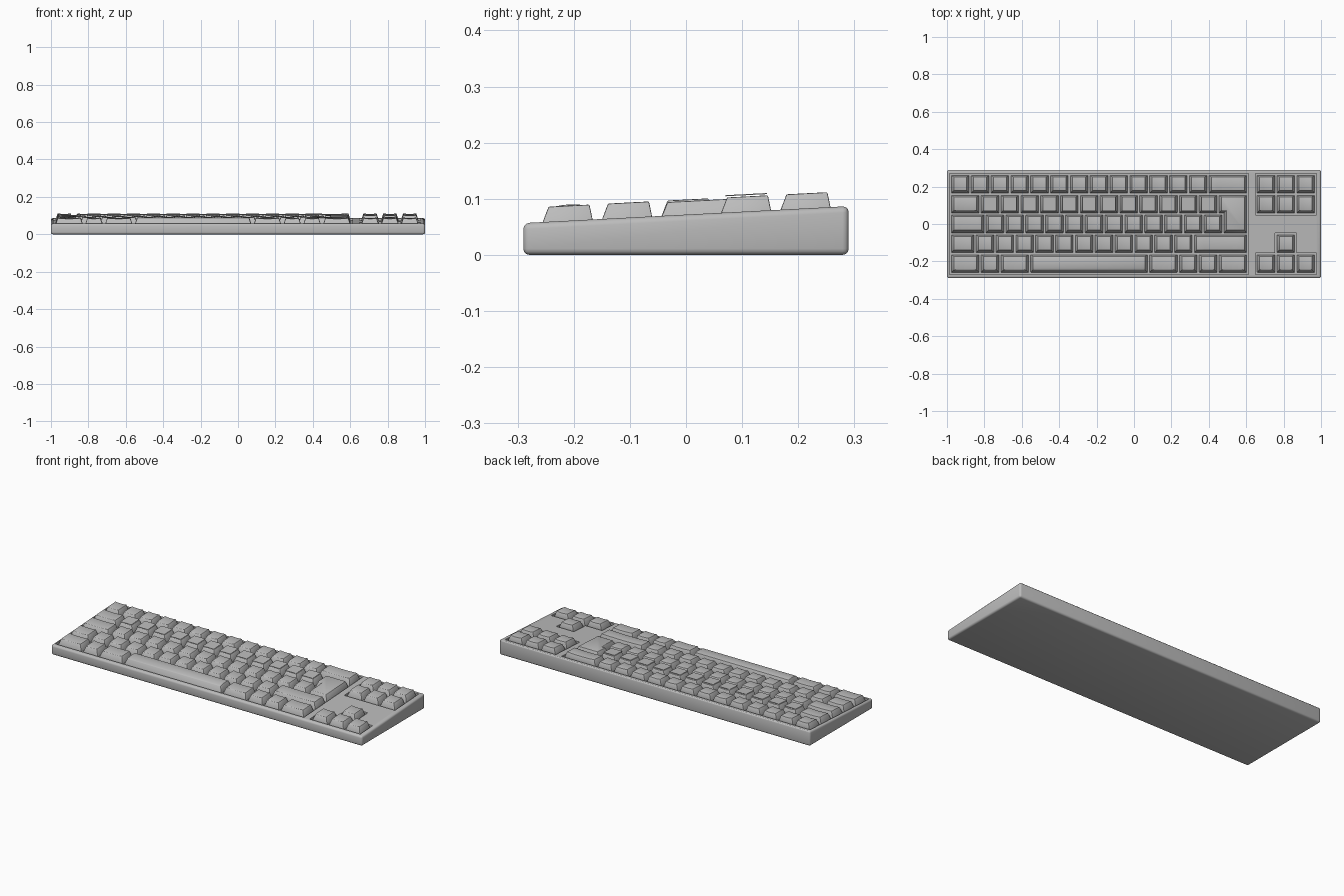
import bpy, bmesh, math
from mathutils import Vector

cube = bpy.data.objects.get("Cube")
if cube:
    bpy.data.objects.remove(cube, do_unlink=True)

grey = bpy.data.materials.new("plain grey")
grey.use_nodes = True
grey.diffuse_color = (0.5, 0.5, 0.5, 1)
bsdf = next(n for n in grey.node_tree.nodes if n.type == 'BSDF_PRINCIPLED')
bsdf.inputs["Base Color"].default_value = (0.5, 0.5, 0.5, 1)

U = 0.106            # one key pitch
LEFT = -0.982        # left edge of the main key block
CLUSTER = 0.653      # left edge of the right-hand cluster
SLOPE = 0.052        # rise of the top deck towards the back
WELL = 0.012         # depth of the key wells
KEY_H = 0.026        # key height above the deck
GAP = 0.005
parts = []


def deck(y):
    return 0.0717 + SLOPE * y


def row_y(row):
    return U * (2 - row)


def finish(name, bm, bevel=0, segments=2):
    bmesh.ops.recalc_face_normals(bm, faces=bm.faces)
    if bevel:
        sharp = [e for e in bm.edges if len(e.link_faces) == 2
                 and e.calc_face_angle() > math.radians(30)]
        bmesh.ops.bevel(bm, geom=sharp, offset=bevel, segments=segments,
                        profile=0.5, affect='EDGES')
    mesh = bpy.data.meshes.new(name)
    bm.to_mesh(mesh)
    bm.free()
    mesh.materials.append(grey)
    ob = bpy.data.objects.new(name, mesh)
    bpy.context.collection.objects.link(ob)
    parts.append(ob)
    return ob


def loft(bm, lower, upper):
    """Closed solid between two matching outlines of 3D points."""
    a = [bm.verts.new(p) for p in lower]
    b = [bm.verts.new(p) for p in upper]
    bm.faces.new(a)
    bm.faces.new(b)
    for i in range(len(a)):
        j = (i + 1) % len(a)
        bm.faces.new((a[i], a[j], b[j], b[i]))


def rect(x0, x1, y0, y1):
    return [(x0, y0), (x1, y0), (x1, y1), (x0, y1)]


def on_deck(points, h):
    """Place an outline at a height above the sloping deck."""
    return [Vector((x, y, deck(y) + h)) for x, y in points]


def key(name, x0, x1, row, convex=False):
    """Tapered key with a dished top, or a rounded top for the long bar."""
    yc = row_y(row)
    x0, x1 = x0 + GAP, x1 - GAP
    y0, y1 = yc - U / 2 + GAP, yc + U / 2 - GAP
    tx0, tx1, ty0, ty1 = x0 + 0.013, x1 - 0.013, y0 + 0.015, y1 - 0.008
    n = 6
    bm = bmesh.new()
    grid = []
    for i in range(n + 1):
        t = i / n
        arc = 4 * t * (1 - t)
        if convex:
            def pair(a, b, c, d):
                return [(a, c + (d - c) * t), (b, c + (d - c) * t)]
            h = KEY_H - 0.002 + 0.005 * arc
        else:
            def pair(a, b, c, d):
                return [(a + (b - a) * t, c), (a + (b - a) * t, d)]
            h = KEY_H + 0.001 - 0.003 * arc
        low = on_deck(pair(x0, x1, y0, y1), -WELL)
        top = on_deck(pair(tx0, tx1, ty0, ty1), h)
        grid.append([bm.verts.new(p) for p in (low[0], low[1], top[1], top[0])])
    for a, b in zip(grid, grid[1:]):
        for k in range(4):
            m = (k + 1) % 4
            bm.faces.new((a[k], a[m], b[m], b[k]))
    bm.faces.new(grid[0])
    bm.faces.new(grid[-1])
    finish(name, bm, 0.0022)


# Wedge-shaped case
bm = bmesh.new()
foot = rect(-1, 1, -0.29, 0.29)
loft(bm, [(x, y, 0) for x, y in foot], on_deck(foot, 0))
case = finish("case", bm, 0.011, 3)

# Wells around each group of keys
m = 0.004
right = CLUSTER + 3 * U
wells = [
    rect(LEFT - m, LEFT + 15 * U + m, row_y(4.5) - m, row_y(-0.5) + m),
    rect(CLUSTER - m, right + m, row_y(1.5) - m, row_y(-0.5) + m),
    [(CLUSTER - m, row_y(4.5) - m), (right + m, row_y(4.5) - m),
     (right + m, row_y(3.5) + m), (CLUSTER + 2 * U + m, row_y(3.5) + m),
     (CLUSTER + 2 * U + m, row_y(2.5) + m), (CLUSTER + U - m, row_y(2.5) + m),
     (CLUSTER + U - m, row_y(3.5) + m), (CLUSTER - m, row_y(3.5) + m)],
]
for outline in wells:
    bm = bmesh.new()
    loft(bm, on_deck(outline, -WELL), on_deck(outline, 0.05))
    cutter = finish("well_cutter", bm)
    parts.remove(cutter)
    cutter.hide_render = True
    mod = case.modifiers.new("well", 'BOOLEAN')
    mod.operation = 'DIFFERENCE'
    mod.solver = 'EXACT'
    mod.object = cutter
    bpy.context.view_layer.objects.active = case
    bpy.ops.object.modifier_apply(modifier=mod.name)
    bpy.data.objects.remove(cutter, do_unlink=True)

# Main block, widths in key pitches
rows = [
    [1] * 13 + [2],
    [1.5] + [1] * 12,
    [1.75] + [1] * 12,
    [1.25] + [1] * 11 + [2.75],
    [1.5, 1, 1.5, 6, 1.5, 1, 1, 1.5],
]
for r, widths in enumerate(rows):
    x = LEFT
    for c, w in enumerate(widths):
        bar = w == 6
        name = "space_bar" if bar else f"key_row{r + 1}_{c + 1}"
        key(name, x, x + w * U, r, bar)
        # Thin cap plates above the second row
        if r == 1 and w == 1:
            plate = rect(x + 0.018, x + U - 0.018,
                         row_y(1) - 0.036, row_y(1) + 0.038)
            bm = bmesh.new()
            loft(bm, on_deck(plate, 0.029), on_deck(plate, 0.031))
            finish(f"cap_plate_{c}", bm)
        x += w * U

# Right-hand cluster: six keys above, four arrows below
for r, columns in ((0, (0, 1, 2)), (1, (0, 1, 2)), (3, (1,)), (4, (0, 1, 2))):
    for c in columns:
        x = CLUSTER + c * U
        key(f"cluster_key_row{r + 1}_{c + 1}", x, x + U, r)


# Two-row enter key with a stepped left edge
def enter_outline(side, front, back):
    xr = LEFT + 15 * U - side
    xa, xb = LEFT + 13.5 * U + side, LEFT + 13.75 * U + side
    y0, ym, y1 = row_y(2.5) + front, row_y(1.5) + front, row_y(0.5) - back
    return [(xb, y0), (xr, y0), (xr, y1), (xa, y1), (xa, ym), (xb, ym)]


bm = bmesh.new()
loft(bm, on_deck(enter_outline(GAP, GAP, GAP), -WELL),
     on_deck(enter_outline(GAP + 0.013, GAP + 0.015, GAP + 0.008), KEY_H - 0.002))
finish("enter_key", bm, 0.0022)

# Smooth shading with crisp edges
bpy.ops.object.select_all(action='DESELECT')
for ob in parts:
    ob.select_set(True)
bpy.context.view_layer.objects.active = case
bpy.ops.object.shade_smooth_by_angle(angle=math.radians(30))
